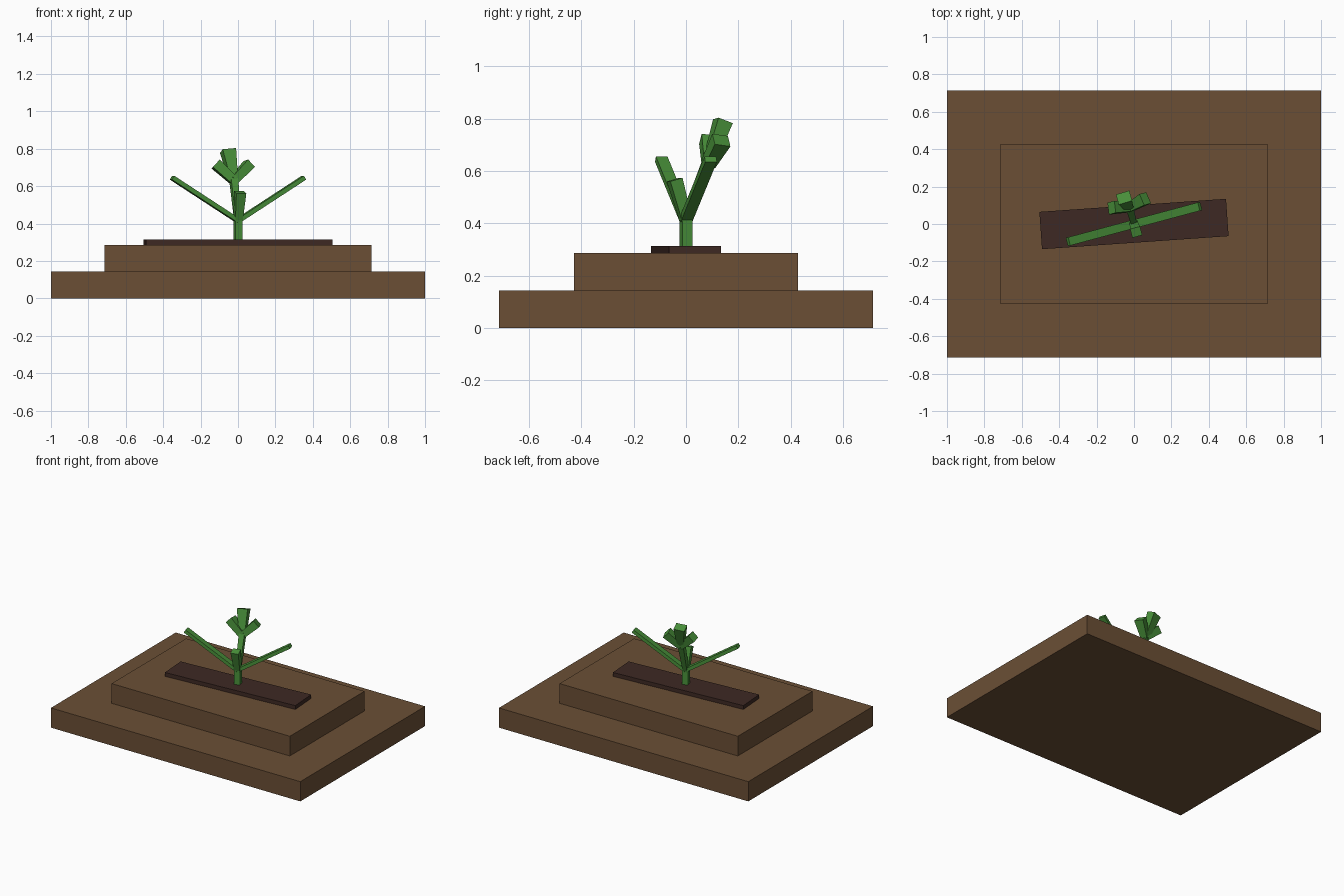
import bpy, bmesh, math
from mathutils import Vector, Matrix

cube = bpy.data.objects.get("Cube")
if cube:
    bpy.data.objects.remove(cube, do_unlink=True)


def material(name, rgb):
    m = bpy.data.materials.new(name)
    m.use_nodes = True
    m.diffuse_color = (*rgb, 1)
    m.node_tree.nodes["Principled BSDF"].inputs["Base Color"].default_value = (*rgb, 1)
    return m


EARTH = material("earth brown", (0.147, 0.078, 0.036))
SOIL = material("dark soil", (0.048, 0.022, 0.017))
LEAF = material("leaf green", (0.066, 0.28, 0.042))


def limb(name, start, end, size0, size1, wide, mat, turn=0):
    """Tapered box from start to end; sizes are (width, depth), wide is the width axis."""
    start, end, wide = Vector(start), Vector(end), Vector(wide)
    axis = (end - start).normalized()
    wide = (wide - axis * wide.dot(axis)).normalized()
    deep = axis.cross(wide)
    bm = bmesh.new()
    rings = []
    for p, (w, d) in ((start, size0), (end, size1)):
        rings.append([bm.verts.new(p + wide * sx * w / 2 + deep * sy * d / 2)
                      for sx, sy in ((-1, -1), (1, -1), (1, 1), (-1, 1))])
    bm.faces.new(rings[0][::-1])
    bm.faces.new(rings[1])
    for i in range(4):
        j = (i + 1) % 4
        bm.faces.new((rings[0][i], rings[0][j], rings[1][j], rings[1][i]))
    bmesh.ops.transform(bm, matrix=Matrix.Rotation(math.radians(turn), 4, "Z"), verts=bm.verts)
    bmesh.ops.recalc_face_normals(bm, faces=bm.faces)
    me = bpy.data.meshes.new(name)
    bm.to_mesh(me)
    bm.free()
    me.materials.append(mat)
    ob = bpy.data.objects.new(name, me)
    bpy.context.collection.objects.link(ob)
    return ob


X, Y = (1, 0, 0), (0, 1, 0)

# Stepped ground and the soil strip
for name, z0, z1, size, mat, turn in (
        ("lower_step", 0, 0.143, (2, 1.43), EARTH, 0),
        ("upper_step", 0.143, 0.286, (1.43, 0.855), EARTH, 0),
        ("soil_strip", 0.286, 0.314, (1, 0.2), SOIL, 4)):
    limb(name, (0, 0, z0), (0, 0, z1), size, size, X, mat, turn)

# Plant, modelled straight and turned as a whole
PLANT = 15
thin, blade = (0.04, 0.04), (0.046, 0.024)
limb("stem", (0, 0, 0.314), (0, 0, 0.42), thin, thin, X, LEAF, PLANT)
for side, s in (("left", 1), ("right", -1)):
    limb(side + "_blade", (0, 0, 0.415), (s * 0.365, 0, 0.645), blade, blade, Y, LEAF, PLANT)
limb("front_shoot", (0, 0, 0.41), (0, -0.045, 0.567), thin, (0.055, 0.05), X, LEAF, PLANT)
limb("back_shoot", (0, 0, 0.41), (0, 0.094, 0.65), (0.03, 0.04), (0.04, 0.04), X, LEAF, PLANT)

# Three leaves fanning out at the top of the back shoot
fork = (0, 0.09, 0.63)
limb("middle_leaf", fork, (-0.015, 0.15, 0.79), thin, (0.075, 0.06), X, LEAF, PLANT)
for side, s in (("left", 1), ("right", -1)):
    limb(side + "_leaf", fork, (s * 0.093, 0.115, 0.718), (0.045, 0.045), (0.065, 0.055),
         Y, LEAF, PLANT)
